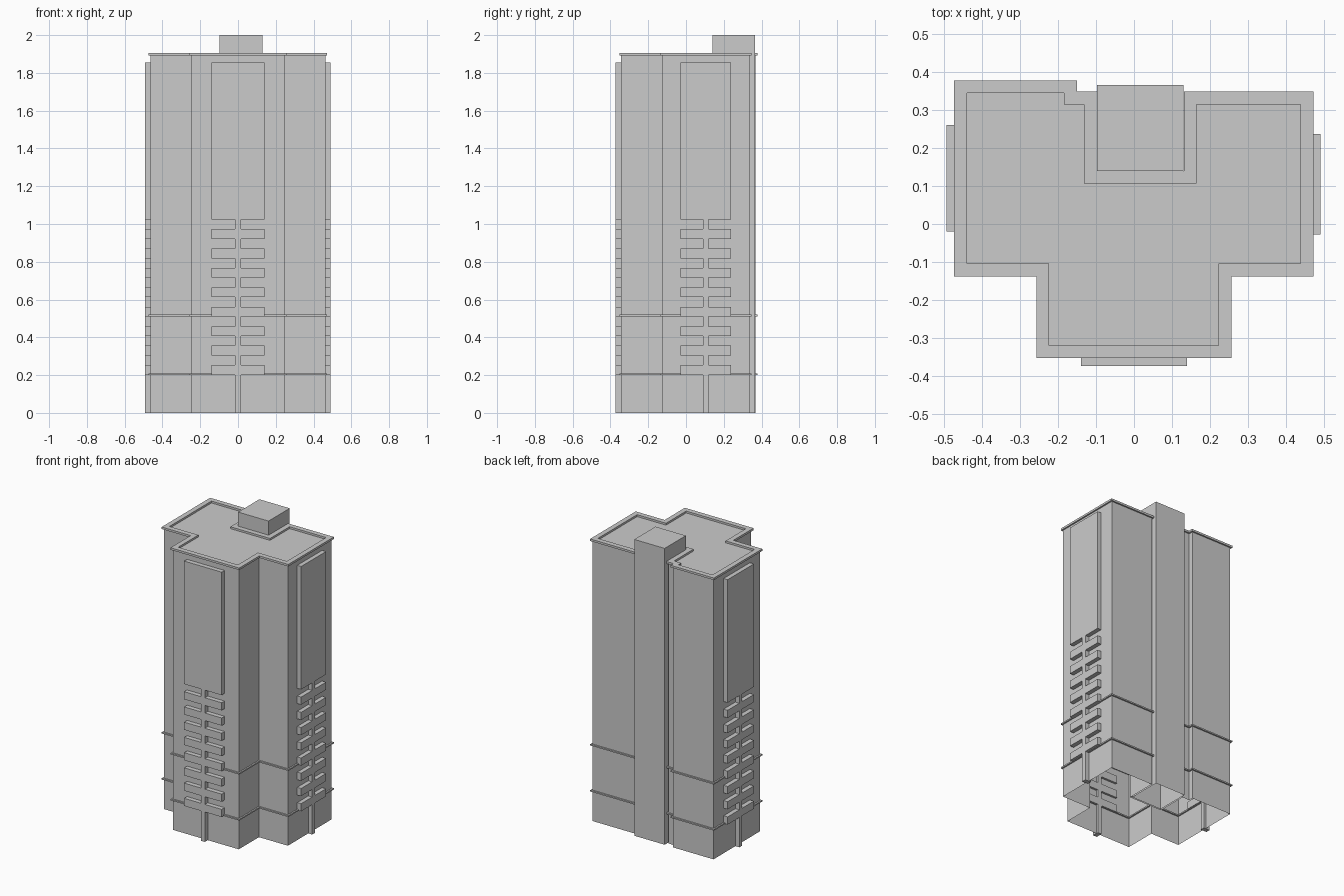
import bpy, bmesh, math
from mathutils import Vector, Matrix

if "Cube" in bpy.data.objects:
    bpy.data.objects.remove(bpy.data.objects["Cube"])

# Cornice outline seen from above, counter-clockwise, with the rear lift notch
PLAN = [(-0.473, -0.138), (-0.257, -0.138), (-0.257, -0.353), (0.256, -0.353),
        (0.256, -0.138), (0.472, -0.138), (0.472, 0.348), (0.131, 0.348),
        (0.131, 0.14), (-0.097, 0.14), (-0.097, 0.348), (-0.15, 0.348),
        (-0.15, 0.378), (-0.473, 0.378)]


def inset(pts, d):
    """Move every edge of a right-angled outline inward by d."""
    out = []
    for i, p in enumerate(pts):
        p = Vector(p)
        a = (p - Vector(pts[i - 1])).normalized()
        b = (Vector(pts[(i + 1) % len(pts)]) - p).normalized()
        out.append(p + d * (Vector((-a.y, a.x)) + Vector((-b.y, b.x))))
    return out


def finish(name, bm):
    me = bpy.data.meshes.new(name)
    bm.to_mesh(me)
    bm.free()
    ob = bpy.data.objects.new(name, me)
    bpy.context.collection.objects.link(ob)
    return ob


def shell(name, pts, z0, z1):
    """Walls with a roof and an open underside."""
    bm = bmesh.new()
    lo = [bm.verts.new((p[0], p[1], z0)) for p in pts]
    hi = [bm.verts.new((p[0], p[1], z1)) for p in pts]
    for i in range(len(pts)):
        j = (i + 1) % len(pts)
        bm.faces.new((lo[i], lo[j], hi[j], hi[i]))
    bm.faces.new(hi)
    return finish(name, bm)


def ring(name, outer, inner, z0, z1):
    """Closed rectangular-section band that follows an outline."""
    bm = bmesh.new()
    loops = [[bm.verts.new((p[0], p[1], z)) for p in pts]
             for pts, z in ((outer, z0), (outer, z1), (inner, z1), (inner, z0))]
    n = len(outer)
    for k in range(4):
        a, b = loops[k], loops[(k + 1) % 4]
        for i in range(n):
            j = (i + 1) % n
            bm.faces.new((a[i], a[j], b[j], b[i]))
    return finish(name, bm)


def comb_panel(name, half, location, angle):
    """Tall raised panel with eight bars below it and a thin central post."""
    post, base, step, top, depth = 0.015, 0.2016, 0.0514, 1.854, 0.045
    side = [(post, 0.0)]
    for k in range(8):
        z = base + 2 * k * step
        side += [(post, z), (half, z), (half, z + step), (post, z + step)]
    z = base + 16 * step
    side += [(post, z), (half, z), (half, top)]
    outline = side + [(-x, z) for x, z in reversed(side)]
    bm = bmesh.new()
    face = bm.faces.new([bm.verts.new((x, 0, z)) for x, z in outline])
    ext = bmesh.ops.extrude_face_region(bm, geom=[face], use_keep_orig=True)
    moved = [v for v in ext["geom"] if isinstance(v, bmesh.types.BMVert)]
    bmesh.ops.translate(bm, verts=moved, vec=(0, depth, 0))
    bmesh.ops.recalc_face_normals(bm, faces=bm.faces)
    ob = finish(name, bm)
    ob.matrix_world = (Matrix.Translation(location)
                       @ Matrix.Rotation(math.radians(angle), 4, 'Z'))
    return ob


# Main block and roof
shell("main_block", inset(PLAN, 0.01), 0, 1.892)

# Roof parapet and the two string courses
ring("roof_parapet", PLAN, inset(PLAN, 0.034), 1.891, 1.905)
for label, z in (("lower", 0.2), ("upper", 0.511)):
    ring(label + "_ledge", PLAN, inset(PLAN, 0.02), z, z + 0.009)

# Rear lift tower
shell("lift_tower", [(-0.097, 0.14), (0.13, 0.14), (0.13, 0.366), (-0.097, 0.366)], 0, 2)

# Raised facade panels on front, right and left
comb_panel("front_panel", 0.14, (0, -0.374, 0), 0)
comb_panel("right_panel", 0.1325, (0.491, 0.1045, 0), 90)
comb_panel("left_panel", 0.14, (-0.493, 0.12, 0), -90)
